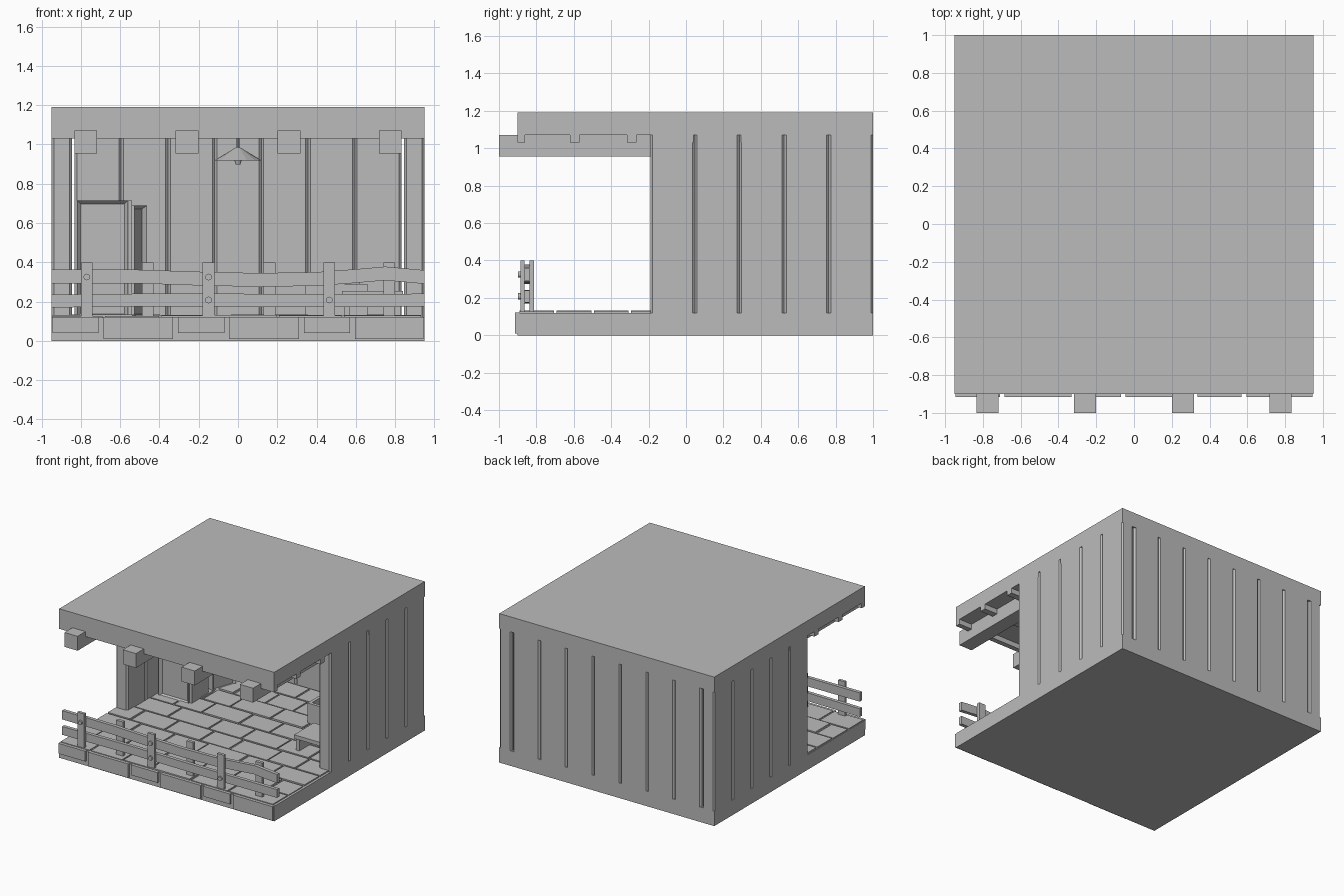
import bpy, bmesh, math, random
from mathutils import Matrix, Vector

cube = bpy.data.objects.get("Cube")
if cube:
    bpy.data.objects.remove(cube)

random.seed(4)
grey = bpy.data.materials.new("plain grey")
grey.use_nodes = True
colour = (0.5, 0.5, 0.5, 1)
grey.diffuse_color = colour
grey.node_tree.nodes["Principled BSDF"].inputs["Base Color"].default_value = colour


def finish(name, bm):
    mesh = bpy.data.meshes.new(name)
    bmesh.ops.recalc_face_normals(bm, faces=bm.faces)
    bm.to_mesh(mesh)
    bm.free()
    mesh.materials.append(grey)
    obj = bpy.data.objects.new(name, mesh)
    bpy.context.collection.objects.link(obj)
    return obj


def box(name, xs, ys, zs, chamfer=0, turn=0, inset=None):
    """Box from ranges; optional chamfered uprights, turn about z, recessed side."""
    bm = bmesh.new()
    bmesh.ops.create_cube(bm, size=1)
    size = [r[1] - r[0] for r in (xs, ys, zs)]
    bmesh.ops.scale(bm, vec=size, verts=bm.verts)
    if chamfer:
        uprights = [e for e in bm.edges
                    if abs(e.verts[0].co.z - e.verts[1].co.z) > size[2] / 2]
        bmesh.ops.bevel(bm, geom=uprights, offset=chamfer, segments=1, affect='EDGES')
    if inset:
        bm.normal_update()
        face = max(bm.faces, key=lambda f: f.normal.dot(Vector(inset)))
        bmesh.ops.inset_region(bm, faces=[face], thickness=0.025)
        bmesh.ops.translate(bm, vec=-0.02 * Vector(inset), verts=face.verts)
    centre = [sum(r) / 2 for r in (xs, ys, zs)]
    bm.transform(Matrix.Translation(centre) @ Matrix.Rotation(turn, 4, 'Z'))
    return finish(name, bm)


def round_part(name, at, r1, r2, depth, sides, axis=None):
    bm = bmesh.new()
    bmesh.ops.create_cone(bm, cap_ends=True, segments=sides, radius1=r1, radius2=r2, depth=depth)
    spin = Matrix.Rotation(math.pi / 2, 4, axis) if axis else Matrix.Identity(4)
    bm.transform(Matrix.Translation(at) @ spin)
    return finish(name, bm)


# Base and roof
W = 0.95
FLOOR, EAVE = 0.12, 1.07
box("floor_base", (-W, W), (-0.9, 1), (0, FLOOR))
box("roof_slab", (-W, W), (-0.9, 1), (EAVE, 1.19))
box("roof_front_lip", (-W, W), (-0.9, -0.86), (1.03, EAVE))
for i in range(5):
    y = -0.595 + i * 0.305
    box("ceiling_batten", (-W, W), (y - 0.025, y + 0.025), (1.03, EAVE))
for x in (-0.775, -0.26, 0.26, 0.775):
    box("roof_beam", (x - 0.058, x + 0.058), (-1, 0.92), (0.955, EAVE))

# Chamfered wall planks
step = 0.238
for i in range(5):
    y = -0.19 + i * step
    for side in (-1, 1):
        xs = sorted((side * W, side * 0.845))
        box("side_wall_plank", xs, (y, y + step), (FLOOR, EAVE), chamfer=0.012)
for i in range(7):
    x = -0.833 + i * step
    box("back_wall_plank", (x, x + step), (0.9, 1), (FLOOR, EAVE), chamfer=0.012)

# Stone facing along the front edge
for i in range(6):
    x = -0.945 + i * 0.32 - (0.06 if i % 2 else 0)
    width = 0.355 if i % 2 else 0.235
    low = 0.01 if i % 2 else 0.04
    box("front_stone", (x, min(x + width, 0.945)), (-0.915, -0.89), (low, 0.122))

# Paving in staggered rows
rows, gap = 9, 0.014
depth = 1.79 / rows
for r in range(rows):
    y = -0.89 + r * depth
    edge = 0.945 if y < -0.2 else 0.845
    x = -edge
    first = True
    while x < edge - 0.01:
        width = random.uniform(0.24, 0.36) * (0.6 if first and r % 2 else 1)
        end = x + width
        if edge - end < 0.12:
            end = edge
        box("paving_stone", (x, end - gap), (y, y + depth - gap),
            (0.11, random.uniform(0.126, 0.134)))
        x, first = end, False

# Fence
for x in (-0.77, -0.15, 0.465):
    box("front_fence_post", (x - 0.03, x + 0.03), (-0.885, -0.863), (FLOOR, 0.4))
for x in (-0.46, 0.16, 0.77):
    box("back_fence_post", (x - 0.03, x + 0.03), (-0.837, -0.812), (FLOOR, 0.4))
for x, z in ((-0.77, 0.325), (-0.15, 0.325), (-0.15, 0.208), (0.465, 0.208)):
    round_part("fence_bolt", (x, -0.887, z), 0.017, 0.017, 0.02, 12, 'X')


def rail(name, path, height):
    """Plank following a wavy line in x and z."""
    bm = bmesh.new()
    pts = [(x, z) for x, z in path] + [(x, z - height) for x, z in reversed(path)]
    face = bm.faces.new([bm.verts.new((x, -0.864, z)) for x, z in pts])
    new = bmesh.ops.extrude_face_region(bm, geom=[face])["geom"]
    bmesh.ops.translate(bm, vec=(0, 0.028, 0),
                        verts=[v for v in new if isinstance(v, bmesh.types.BMVert)])
    finish(name, bm)


rail("upper_fence_rail", [(-W, 0.363), (-0.5, 0.362), (-0.2, 0.352), (0.1, 0.345),
                          (0.4, 0.35), (0.6, 0.365), (0.75, 0.378), (W, 0.36)], 0.07)
rail("lower_fence_rail", [(-W, 0.236), (-0.3, 0.242), (0.3, 0.238), (W, 0.24)], 0.066)

# Hanging lamp
round_part("lamp_cord", (0, 0.35, 1.02), 0.008, 0.008, 0.1, 8)
round_part("lamp_shade", (0, 0.35, 0.952), 0.12, 0.012, 0.065, 16)
round_part("lamp_bulb", (0, 0.35, 0.91), 0.012, 0.02, 0.025, 10)

# Cabinets by the right wall
box("tall_cabinet", (-0.82, -0.56), (0.17, 0.42), (FLOOR, 0.715), inset=(0, -1, 0))
box("cabinet_side_panel", (-0.56, -0.54), (0.19, 0.4), (FLOOR, 0.715))
box("rear_cabinet", (-0.72, -0.49), (0.47, 0.68), (FLOOR, 0.69),
    turn=math.radians(-18), inset=(1, 0, 0))

# Low bench by the left wall
box("bench_seat", (0.53, 0.84), (-0.05, 0.2), (0.225, 0.255))
for x in (0.54, 0.8):
    box("bench_leg", (x, x + 0.03), (-0.04, 0.19), (FLOOR, 0.23))

# Open crate further in, with goods
cx, cy, half = 0.5, 0.55, 0.16
box("crate_bottom", (cx - half, cx + half), (cy - half, cy + half), (FLOOR, 0.15))
for s in (-1, 1):
    xs = sorted((cx + s * half, cx + s * (half - 0.025)))
    ys = sorted((cy + s * half, cy + s * (half - 0.025)))
    box("crate_side", xs, (cy - half, cy + half), (FLOOR, 0.29))
    box("crate_end", (cx - half, cx + half), ys, (FLOOR, 0.29))
box("crate_goods", (cx - 0.1, cx + 0.1), (cy - 0.08, cy + 0.08), (0.14, 0.31), turn=0.3)
